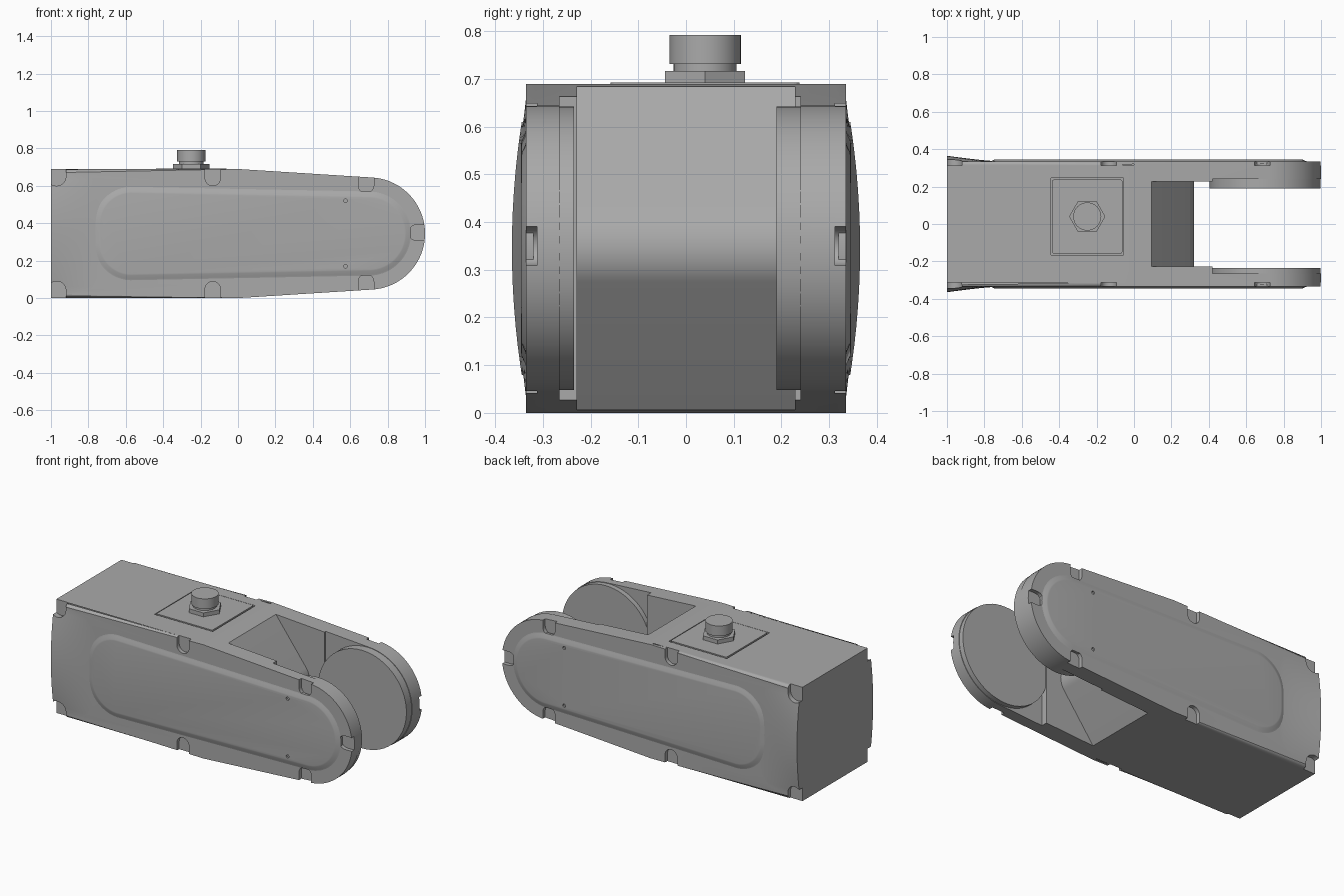
import bpy, bmesh
from math import sin, cos, radians, pi
from mathutils import Vector, Matrix

if "Cube" in bpy.data.objects:
    bpy.data.objects.remove(bpy.data.objects["Cube"], do_unlink=True)

MID = 0.345          # height of the arm axis
HUB = (0.7, MID)     # centre of the round arm ends

grey = bpy.data.materials.new("cast_grey")
grey.use_nodes = True
grey.diffuse_color = (0.4, 0.4, 0.4, 1)
grey.node_tree.nodes["Principled BSDF"].inputs["Base Color"].default_value = (0.4, 0.4, 0.4, 1)


def finish(name, bm):
    bmesh.ops.recalc_face_normals(bm, faces=bm.faces[:])
    mesh = bpy.data.meshes.new(name)
    bm.to_mesh(mesh)
    bm.free()
    mesh.materials.append(grey)
    obj = bpy.data.objects.new(name, mesh)
    bpy.context.collection.objects.link(obj)
    return obj


def arc(c, r, a0, a1, n):
    angles = [radians(a0 + (a1 - a0) * i / n) for i in range(n + 1)]
    return [(c[0] + r * cos(a), c[1] + r * sin(a)) for a in angles]


def loft(name, rings, bevel=0, pick=None):
    """Join (outline, y) rings of equal length, capped at both ends."""
    bm = bmesh.new()
    loops = [[bm.verts.new((x, y, z)) for x, z in pts] for pts, y in rings]
    n = len(loops[0])
    for a, b in zip(loops, loops[1:]):
        for i in range(n):
            bm.faces.new((a[i], a[(i + 1) % n], b[(i + 1) % n], b[i]))
    bm.faces.new(loops[0])
    bm.faces.new(loops[-1])
    if bevel:
        edges = [e for e in bm.edges if abs(e.verts[0].co.y - e.verts[1].co.y) < 1e-5
                 and pick((e.verts[0].co + e.verts[1].co) / 2)]
        bmesh.ops.bevel(bm, geom=edges, offset=bevel, segments=4, profile=0.5, affect='EDGES')
    return finish(name, bm)


def prism(name, pts, y0, y1, **kw):
    return loft(name, [(pts, y0), (pts, y1)], **kw)


def combine(target, tool, operation):
    mod = target.modifiers.new("combine", 'BOOLEAN')
    mod.operation = operation
    mod.solver = 'EXACT'
    mod.object = tool
    bpy.context.view_layer.objects.active = target
    bpy.ops.object.modifier_apply(modifier="combine")
    bpy.data.objects.remove(tool, do_unlink=True)


def smooth(obj, angle=30):
    bpy.ops.object.select_all(action='DESELECT')
    obj.select_set(True)
    bpy.context.view_layer.objects.active = obj
    bpy.ops.object.shade_smooth_by_angle(angle=radians(angle))


# Body: straight block tapering into a round end, with softened side rims
outline = [(-1, 0), (0, 0)] + arc(HUB, 0.3, -86, 86, 40) + [(0, 0.69), (-1, 0.69)]
body = prism("fork_body", outline, -0.335, 0.335, bevel=0.02, pick=lambda p: p.x > -0.99)

# Bulged flares on both sides of the rear end
for side in (-1, 1):
    bm = bmesh.new()
    bmesh.ops.create_grid(bm, x_segments=10, y_segments=16, size=1)
    for v in bm.verts:
        u, w = v.co.x, v.co.y
        rise = 0.031 * ((1 - u) / 2) ** 1.4 * (1 - w * w)
        v.co = (-0.85 + 0.15 * u, side * (0.334 + rise), MID + 0.325 * w)
    ext = bmesh.ops.extrude_face_region(bm, geom=bm.faces[:] + bm.edges[:] + bm.verts[:])
    for v in ext["geom"]:
        if isinstance(v, bmesh.types.BMVert):
            v.co.y = side * 0.28
    combine(body, finish("flare", bm), 'UNION')

# Slot between the arms, ending in a rounded wedge with filleted corners
nose = (0.2, MID)
wedge = [(1.2, -0.1), (0.02, -0.1), (0.09, 0)] + arc(nose, 0.12, -36, 36, 12)
wedge += [(0.09, 0.69), (0.02, 0.79), (1.2, 0.79)]
slot = prism("slot", wedge, -0.228, 0.228, bevel=0.025,
             pick=lambda p: p.x < 0.4 and -0.05 < p.z < 0.74)
combine(body, slot, 'DIFFERENCE')

# Wider relief beside the hub discs
relief = [(0.42, -0.1), (1.2, -0.1), (1.2, 0.79), (0.42, 0.79)]
combine(body, prism("relief", relief, -0.265, 0.24), 'DIFFERENCE')


# U-shaped screw notches around both side rims
def notch(x, z, angle, r=0.041):
    turn = Matrix.Rotation(radians(angle), 2)
    shape = arc((0, 0), r, 180, 360, 14) + [(r, 0.2), (-r, 0.2)]
    moved = [turn @ Vector(p) for p in shape]
    return [(x + p.x, z + p.y) for p in moved]


notches = [(-0.135, 0.642, 0), (-0.135, 0.048, 180), (0.685, 0.602, 0),
           (0.685, 0.088, 180), (0.953, 0.35, -90)]
corners = [(-0.97, 0.65, 0), (-0.97, 0.04, 180)]
for side in (-1, 1):
    for spot in notches:
        combine(body, prism("notch", notch(*spot), side * 0.312, side * 0.5), 'DIFFERENCE')
    for spot in corners:
        combine(body, prism("notch", notch(*spot, r=0.05), side * 0.312, side * 0.5), 'DIFFERENCE')
smooth(body)

# Round hub discs on the inner arm faces
for name, y0, y1 in (("left_hub_disc", 0.19, 0.3), ("right_hub_disc", -0.3, -0.235)):
    ring = arc(HUB, 0.297, 0, 354, 59)
    smooth(prism(name, ring, y0, y1))


# Raised side panels with sloped borders and two pin holes each
def panel_outline(inset):
    left = arc((-0.57, 0.395), 0.2 - inset, 92, 180, 12)
    left += arc((-0.57, 0.295), 0.2 - inset, 180, 268, 12)
    return left + arc(HUB, 0.225 - inset, -88, 88, 32)


for name, side in (("left_side_panel", 1), ("right_side_panel", -1)):
    rings = [(panel_outline(i), side * y) for i, y in
             ((0, 0.32), (0, 0.335), (0.008, 0.337), (0.026, 0.345), (0.034, 0.346))]
    panel = loft(name, rings)
    for z in (0.17, 0.52):
        hole = prism("pin_hole", arc((0.575, z), 0.01, 0, 330, 11), side * 0.336, side * 0.4)
        combine(panel, hole, 'DIFFERENCE')
    smooth(panel, 40)

# Square cover plate on top, set in a narrow groove
bm = bmesh.new()
bmesh.ops.create_cube(bm, size=1)
bmesh.ops.scale(bm, vec=(0.39, 0.41, 0.02), verts=bm.verts)
bmesh.ops.translate(bm, vec=(-0.25, 0.04, 0.69), verts=bm.verts)
combine(body, finish("groove", bm), 'DIFFERENCE')
bm = bmesh.new()
bmesh.ops.create_cube(bm, size=1)
bmesh.ops.scale(bm, vec=(0.376, 0.396, 0.02), verts=bm.verts)
upright = [e for e in bm.edges if abs(e.verts[0].co.z - e.verts[1].co.z) > 0.01]
bmesh.ops.bevel(bm, geom=upright, offset=0.012, segments=3, profile=0.5, affect='EDGES')
bmesh.ops.translate(bm, vec=(-0.25, 0.04, 0.683), verts=bm.verts)
finish("cover_plate", bm)

# Connector: hexagonal nut, neck and round cap
for name, r, z0, z1, n in (("connector_nut", 0.097, 0.685, 0.717, 6),
                           ("connector_neck", 0.066, 0.71, 0.735, 40),
                           ("connector_cap", 0.075, 0.731, 0.792, 40)):
    bm = bmesh.new()
    spin = Matrix.Rotation(pi / 2 if n == 6 else 0, 4, 'Z')
    place = Matrix.Translation((-0.25, 0.04, (z0 + z1) / 2)) @ spin
    bmesh.ops.create_cone(bm, cap_ends=True, segments=n, radius1=r, radius2=r,
                          depth=z1 - z0, matrix=place)
    obj = finish(name, bm)
    if n > 6:
        smooth(obj)
